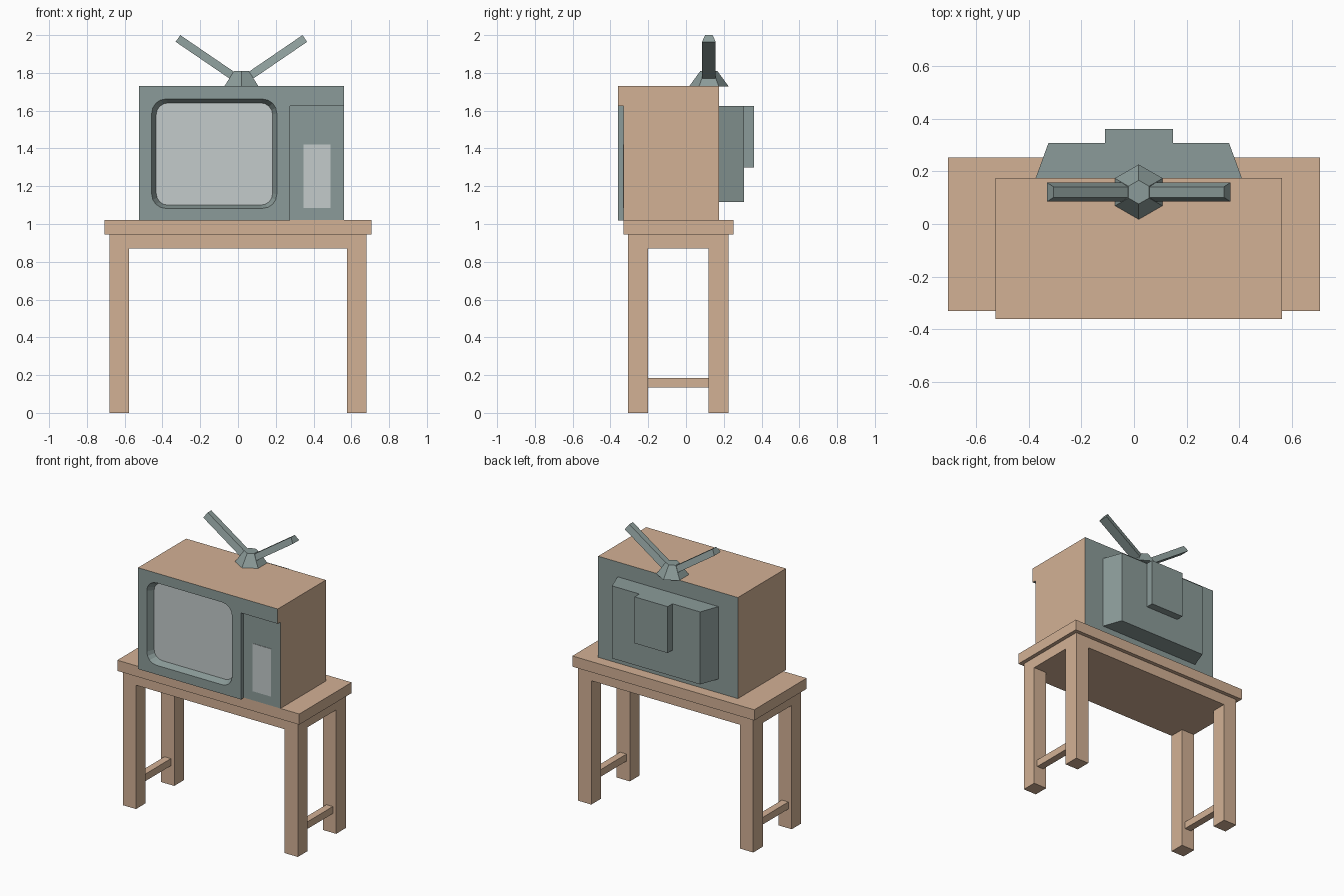
import bpy, bmesh, math
from mathutils import Vector

if "Cube" in bpy.data.objects:
    bpy.data.objects.remove(bpy.data.objects["Cube"])


def material(name, rgb):
    m = bpy.data.materials.new(name)
    m.diffuse_color = (*rgb, 1)
    m.use_nodes = True
    m.node_tree.nodes["Principled BSDF"].inputs["Base Color"].default_value = m.diffuse_color
    return m


WOOD = material("wood", (0.65, 0.44, 0.30))
GREY = material("grey_plastic", (0.26, 0.33, 0.32))
LIGHT = material("pale_glass", (0.55, 0.60, 0.60))


def finish(name, bm, mat):
    bmesh.ops.recalc_face_normals(bm, faces=bm.faces)
    me = bpy.data.meshes.new(name)
    bm.to_mesh(me)
    bm.free()
    if mat:
        me.materials.append(mat)
    ob = bpy.data.objects.new(name, me)
    bpy.context.collection.objects.link(ob)
    return ob


def loft(name, a, b, mat=None):
    """Solid between two matching rings of points."""
    bm = bmesh.new()
    ra = [bm.verts.new(p) for p in a]
    rb = [bm.verts.new(p) for p in b]
    n = len(ra)
    bm.faces.new(ra)
    bm.faces.new(rb)
    for i in range(n):
        j = (i + 1) % n
        bm.faces.new((ra[i], ra[j], rb[j], rb[i]))
    return finish(name, bm, mat)


def rect(x0, x1, y0, y1, z):
    return [(x0, y0, z), (x1, y0, z), (x1, y1, z), (x0, y1, z)]


def box(name, x0, x1, y0, y1, z0, z1, mat=None):
    return loft(name, rect(x0, x1, y0, y1, z0), rect(x0, x1, y0, y1, z1), mat)


def rounded(x0, x1, z0, z1, r, y, seg=4):
    """Rounded rectangle ring facing the front."""
    pts = []
    corners = ((x1 - r, z1 - r), (x0 + r, z1 - r), (x0 + r, z0 + r), (x1 - r, z0 + r))
    for k, (cx, cz) in enumerate(corners):
        for s in range(seg + 1):
            t = math.pi / 2 * (k + s / seg)
            pts.append((cx + r * math.cos(t), y, cz + r * math.sin(t)))
    return pts


# Table
box("table_top", -0.707, 0.707, -0.33, 0.252, 0.945, 1.02, WOOD)
box("table_apron", -0.68, 0.68, -0.307, 0.225, 0.87, 0.945, WOOD)
for side, s in (("left", -1), ("right", 1)):
    xa, xb = sorted((s * 0.578, s * 0.68))
    box(side + "_front_leg", xa, xb, -0.307, -0.202, 0, 0.87, WOOD)
    box(side + "_back_leg", xa, xb, 0.118, 0.225, 0, 0.87, WOOD)
    xa, xb = sorted((s * 0.604, s * 0.654))
    box(side + "_stretcher", xa, xb, -0.202, 0.118, 0.135, 0.185, WOOD)

# Cabinet with screen funnel and control panel recess cut out
X0, X1, ZT = -0.525, 0.561, 1.73
FRONT, SCREEN_Y = -0.36, -0.312
cabinet = box("cabinet", X0, X1, FRONT, 0.174, 1.018, ZT)
f = 0.2  # the funnel continues in front of the cabinet at the same slope
g = 0.024 * f
cutters = [
    loft("screen_cutter",
         rounded(-0.457 - g, 0.205 + g, 1.084 - g, 1.661 + g, 0.078, FRONT - f * 0.048),
         rounded(-0.433, 0.183, 1.100, 1.641, 0.062, SCREEN_Y)),
    box("panel_cutter", 0.275, 0.7, -0.5, -0.33, 0.9, 1.626),
]
bpy.context.view_layer.objects.active = cabinet
for c in cutters:
    c.hide_render = True
    mod = cabinet.modifiers.new("cut", 'BOOLEAN')
    mod.operation, mod.solver, mod.object = 'DIFFERENCE', 'EXACT', c
    bpy.ops.object.modifier_apply(modifier=mod.name)
for c in cutters:
    bpy.data.objects.remove(c)

# Cabinet colours: wooden shell, plastic front and back, pale screen
cabinet.data.materials.clear()
for m in (WOOD, GREY, LIGHT):
    cabinet.data.materials.append(m)
for p in cabinet.data.polygons:
    c = p.center
    if abs(c.y - SCREEN_Y) < 0.003 and p.normal.y < -0.9:
        p.material_index = 2
    elif (min(abs(c.x - X0), abs(c.x - X1)) < 0.003 or abs(c.z - ZT) < 0.003
          or abs(c.z - 1.018) < 0.003):
        p.material_index = 0
    else:
        p.material_index = 1

# Control panel plate
box("control_plate", 0.346, 0.489, -0.333, -0.325, 1.085, 1.42, LIGHT)

# Rear tube housing, tapered sideways, with a smaller block
housing = [(-0.375, 0.17), (0.411, 0.17), (0.361, 0.307), (-0.325, 0.307)]
loft("rear_housing", [(x, y, 1.117) for x, y in housing],
     [(x, y, 1.626) for x, y in housing], GREY)
box("rear_block", -0.11, 0.148, 0.30, 0.36, 1.30, 1.626, GREY)

# Antenna base: hexagonal frustum
CX, CY = 0.018, 0.121


def hexagon(r, z):
    return [(CX + r * math.sin(k * math.pi / 3), CY + r * math.cos(k * math.pi / 3), z)
            for k in range(6)]


loft("antenna_base", hexagon(0.105, 1.728), hexagon(0.045, 1.81), GREY)

# Antenna arms: trapezoid section, narrower on top
for side, s in (("left", -1), ("right", 1)):
    ang = math.radians(34.3)
    d = Vector((s * math.cos(ang), 0, math.sin(ang)))
    n = Vector((-s * math.sin(ang), 0, math.cos(ang)))
    tip = Vector((CX + s * 0.348, CY, 1.9645))
    section = [(-0.036, 0), (0.036, 0), (0.02, 0.043), (-0.02, 0.043)]
    end = [tip + n * h + Vector((0, w, 0)) for w, h in section]
    loft(side + "_antenna_arm", [p - d * 0.375 for p in end], end, GREY)
